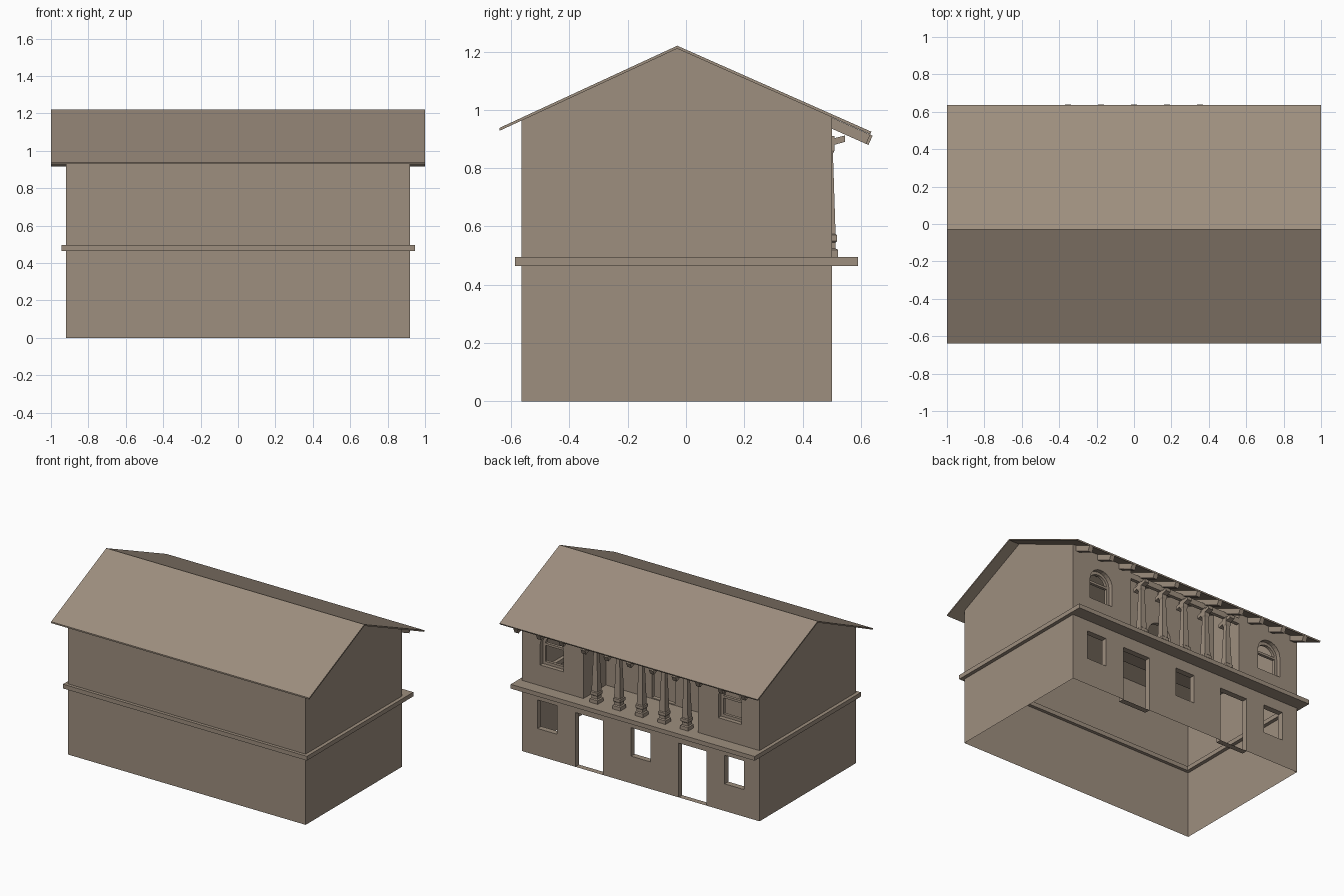
import bpy, bmesh, math
from mathutils import Vector

if "Cube" in bpy.data.objects:
    bpy.data.objects.remove(bpy.data.objects["Cube"])

mat = bpy.data.materials.new("warm_brown")
mat.diffuse_color = (0.34, 0.272, 0.21, 1)
mat.use_nodes = True
mat.node_tree.nodes["Principled BSDF"].inputs["Base Color"].default_value = mat.diffuse_color

XW, YF, YB = 0.92, -0.565, 0.50          # wall half width, front and back planes
RX, RY = 0.445, 0.25                     # loggia half width and its inner wall
RIDGE, SLOPE = -0.03, 0.444


def under_roof(y):
    return 1.21 - (SLOPE * (y - RIDGE) if y > RIDGE else 0.462 * (RIDGE - y))


def finish(name, bm):
    me = bpy.data.meshes.new(name)
    bm.to_mesh(me)
    bm.free()
    me.materials.append(mat)
    ob = bpy.data.objects.new(name, me)
    bpy.context.collection.objects.link(ob)
    return ob


def loft(name, rings, closed=False):
    """Join rings of equal point count; closed joins last to first, else caps."""
    bm = bmesh.new()
    vs = [[bm.verts.new(p) for p in r] for r in rings]
    n, m = len(vs[0]), len(vs)
    for i in range(m if closed else m - 1):
        a, b = vs[i], vs[(i + 1) % m]
        for j in range(n):
            k = (j + 1) % n
            bm.faces.new((a[j], a[k], b[k], b[j]))
    if not closed:
        bm.faces.new(vs[0])
        bm.faces.new(vs[-1])
    bmesh.ops.recalc_face_normals(bm, faces=bm.faces)
    return finish(name, bm)


def prism(name, yz, x0, x1):
    return loft(name, [[(x, y, z) for y, z in yz] for x in (x0, x1)])


def box(name, x0, x1, y0, y1, z0, z1):
    return prism(name, [(y0, z0), (y1, z0), (y1, z1), (y0, z1)], x0, x1)


def rect(cx, w, z0, z1):
    return [(cx - w / 2, z0), (cx + w / 2, z0), (cx + w / 2, z1), (cx - w / 2, z1)]


def arch(cx, r, z0, spring, n=12):
    pts = [(cx - r, z0), (cx + r, z0)]
    return pts + [(cx + r * math.cos(math.pi * i / n), spring + r * math.sin(math.pi * i / n))
                  for i in range(n + 1)]


def panel(name, y, outline, holes):
    """Flat sheet facing +y with holes."""
    bm = bmesh.new()
    edges = []
    for loop in [outline] + holes:
        vs = [bm.verts.new((x, y, z)) for x, z in loop]
        edges += [bm.edges.new((vs[i], vs[(i + 1) % len(vs)])) for i in range(len(vs))]
    bmesh.ops.triangle_fill(bm, edges=edges, use_beauty=True, use_dissolve=False,
                            normal=Vector((0, 1, 0)))
    for f in bm.faces:
        f.normal_update()
        if f.normal.y < 0:
            f.normal_flip()
    return finish(name, bm)


def reveal(name, loop, y, depth):
    """Sides of an opening, running inward from the wall plane."""
    bm = bmesh.new()
    a = [bm.verts.new((x, y, z)) for x, z in loop]
    b = [bm.verts.new((x, y - depth, z)) for x, z in loop]
    for j in range(len(a)):
        k = (j + 1) % len(a)
        bm.faces.new((a[j], b[j], b[k], a[k]))
    return finish(name, bm)


# Front and gable walls (open underneath)
bm = bmesh.new()
zf, zb = under_roof(YF), under_roof(YB)
bm.faces.new([bm.verts.new(p) for p in
              ((-XW, YF, 0), (XW, YF, 0), (XW, YF, zf), (-XW, YF, zf))])
gable = [(YF, 0), (YB, 0), (YB, zb), (RIDGE, 1.21), (YF, zf)]
for x in (-XW, XW):
    g = gable if x > 0 else gable[::-1]
    bm.faces.new([bm.verts.new((x, y, z)) for y, z in g])
finish("front_and_side_walls", bm)

# Back wall with doors, windows and the loggia gap
doors = [rect(s * 0.4, 0.215, 0, 0.38) for s in (-1, 1)]
windows = [rect(c, 0.15, 0.19, 0.39) for c in (-0.725, 0, 0.725)]
arches = [arch(s * 0.69, 0.09, 0.64, 0.78) for s in (-1, 1)]
outline = [(-XW, 0)]
for d in doors:
    outline += [d[0], d[3], d[2], d[1]]
outline += [(XW, 0), (XW, zb), (RX, zb), (RX, 0.48), (-RX, 0.48), (-RX, zb), (-XW, zb)]
panel("back_wall", YB, outline, windows + arches)
for d in doors:
    reveal("door_reveal", d, YB, 0.04)
for w in windows:
    reveal("window_reveal", w, YB, 0.04)

# Arched windows: reveal, inner frame and transom
for s, a in zip((-1, 1), arches):
    inner = arch(s * 0.69, 0.07, 0.66, 0.78)
    reveal("arched_window_reveal", a, YB, 0.03)
    panel("arched_window_frame", YB - 0.03, a, [inner])
    reveal("arched_window_frame_edge", inner, YB - 0.03, 0.02)
    box("arched_window_transom", s * 0.69 - 0.07, s * 0.69 + 0.07, YB - 0.05, YB - 0.03, 0.772, 0.788)

# Loggia: side walls, inner wall with arched doorway, floor
bm = bmesh.new()
for s in (-1, 1):
    p = [(YB, 0.48), (YB, zb), (RY, under_roof(RY)), (RY, 0.48)]
    bm.faces.new([bm.verts.new((s * RX, y, z)) for y, z in (p if s > 0 else p[::-1])])
finish("loggia_side_walls", bm)
doorway = arch(0, 0.09, 0.50, 0.76)
panel("loggia_inner_wall", RY, rect(0, 2 * RX, 0.48, under_roof(RY)), [doorway])
reveal("loggia_doorway_reveal", doorway, RY, 0.03)
box("loggia_floor", -RX, RX, RY, YB - 0.02, 0.466, 0.494)


# Floor band running round the house
def ring(x, y0, y1, z):
    return [(-x, y0, z), (x, y0, z), (x, y1, z), (-x, y1, z)]


loft("floor_band", [ring(0.945, -0.587, 0.59, 0.465), ring(0.945, -0.587, 0.59, 0.495),
                    ring(0.895, -0.543, 0.475, 0.495), ring(0.895, -0.543, 0.475, 0.465)], True)

# Columns with brackets
profile = [(0.495, 0.031), (0.52, 0.031), (0.525, 0.023), (0.545, 0.023), (0.55, 0.028),
           (0.57, 0.028), (0.575, 0.023), (0.85, 0.014), (0.86, 0.019), (0.91, 0.019)]
for i in range(-2, 3):
    cx = i * 0.175
    loft("column", [[(cx - h, 0.49 - h, z), (cx + h, 0.49 - h, z),
                     (cx + h, 0.49 + h, z), (cx - h, 0.49 + h, z)] for z, h in profile])
    prism("column_bracket", [(0.435, 0.86), (0.545, 0.89), (0.545, 0.912), (0.435, 0.885)],
          cx - 0.018, cx + 0.018)
box("loggia_lintel", -RX, RX, 0.475, 0.499, 0.905, 0.945)

# Roof
prism("roof", [(-0.64, 0.928), (RIDGE, 1.21), (0.632, under_roof(0.632)), (0.636, 0.925),
               (RIDGE, 1.22), (-0.64, 0.938)], -1, 1)

# Rafter ends under the back eave, the middle five crossing the loggia
ang = math.atan(SLOPE)
off = (-math.sin(ang) * 0.035, -math.cos(ang) * 0.035)
for i in range(-5, 6):
    y0, y1 = (RY + 0.01, 0.64) if abs(i) < 3 else (YB - 0.01, 0.632)
    top = [(y0, under_roof(y0) - 0.001), (y1, under_roof(y1) - 0.001)]
    low = [(y + off[0], z + off[1]) for y, z in reversed(top)]
    prism("rafter", top + low, i * 0.176 - 0.016, i * 0.176 + 0.016)
